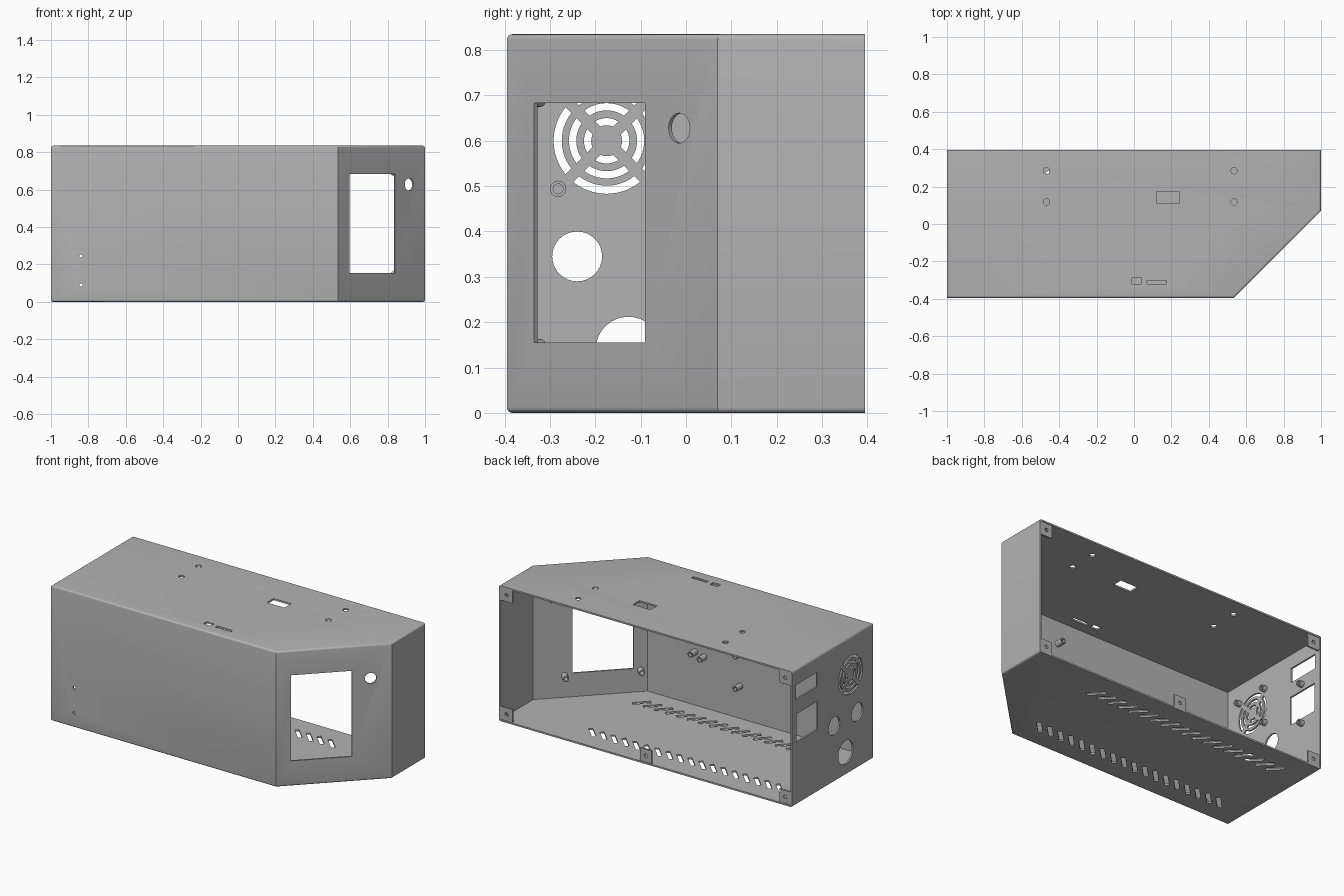
import bpy, bmesh, math
from mathutils import Matrix, Vector

cube = bpy.data.objects.get("Cube")
if cube:
    bpy.data.objects.remove(cube)

H, T, Y = 0.835, 0.01, 0.395          # height, sheet thickness, half depth
BEND = 0.535                          # x where the front panel bends back
D = math.sqrt(0.5)

metal = bpy.data.materials.new("grey_sheet_metal")
metal.use_nodes = True
metal.diffuse_color = (0.45, 0.45, 0.45, 1)
metal.node_tree.nodes["Principled BSDF"].inputs["Base Color"].default_value = (0.45, 0.45, 0.45, 1)


def frame(origin, u, v):
    """Matrix with local x, y along a panel and local z across it."""
    u, v = Vector(u), Vector(v)
    m = Matrix((u, v, u.cross(v))).transposed().to_4x4()
    m.translation = origin
    return m


# Panel frames; local z points into the box for the walls
FRONT = frame((0, -Y, 0), (-1, 0, 0), (0, 0, 1))
ANGLED = frame((BEND, -Y, 0), (-D, -D, 0), (0, 0, 1))
SIDE = frame((-1, 0, 0), (0, 1, 0), (0, 0, 1))
TOP = frame((0, 0, H), (1, 0, 0), (0, 1, 0))
BASE = frame((0, 0, 0), (1, 0, 0), (0, 1, 0))
BACK = frame((0, Y - 0.004, 0), (1, 0, 0), (0, 0, 1))


def along(x):
    """Local coordinate on the angled panel for a given x."""
    return (BEND - x) / D


def prism(bm, m, pts, a, b):
    lo = [bm.verts.new(m @ Vector((p[0], p[1], a))) for p in pts]
    hi = [bm.verts.new(m @ Vector((p[0], p[1], b))) for p in pts]
    bm.faces.new(lo)
    bm.faces.new(hi)
    n = len(pts)
    for i in range(n):
        j = (i + 1) % n
        bm.faces.new((lo[i], lo[j], hi[j], hi[i]))


def rect(x0, x1, y0, y1):
    return [(x0, y0), (x1, y0), (x1, y1), (x0, y1)]


def disc(x, y, r, n=32):
    return [(x + r * math.cos(math.tau * i / n), y + r * math.sin(math.tau * i / n)) for i in range(n)]


def slot(x, y, length, width, angle):
    c, s = math.cos(angle), math.sin(angle)
    return [(x + c * p - s * q, y + s * p + c * q)
            for p, q in rect(-length / 2, length / 2, -width / 2, width / 2)]


def arc_slot(x, y, r0, r1, mid, spoke):
    """Curved vent between two straight spokes of constant width."""
    pts = []
    for r, way in ((r1, 1), (r0, -1)):
        half = math.pi / 4 - math.asin(spoke / 2 / r)
        for i in range(-6, 7):
            t = mid + way * half * i / 6
            pts.append((x + r * math.cos(t), y + r * math.sin(t)))
    return pts


def make(name, bm):
    bmesh.ops.recalc_face_normals(bm, faces=bm.faces)
    me = bpy.data.meshes.new(name)
    bm.to_mesh(me)
    bm.free()
    ob = bpy.data.objects.new(name, me)
    bpy.context.collection.objects.link(ob)
    me.materials.append(metal)
    return ob


def cut(ob, cutter):
    cutter.hide_render = True
    mod = ob.modifiers.new("cut", "BOOLEAN")
    mod.operation, mod.solver, mod.object = "DIFFERENCE", "EXACT", cutter
    bpy.context.view_layer.objects.active = ob
    bpy.ops.object.modifier_apply(modifier=mod.name)
    bpy.data.objects.remove(cutter)


def smooth(ob):
    bpy.ops.object.select_all(action="DESELECT")
    ob.select_set(True)
    bpy.context.view_layer.objects.active = ob
    bpy.ops.object.shade_smooth_by_angle(angle=math.radians(32))


# Enclosure body with rolled upper and lower edges
bm = bmesh.new()
prism(bm, BASE, [(-1, Y), (-1, -Y), (BEND, -Y), (1, 0.07), (1, Y)], 0, H)
rims = [e for e in bm.edges if abs(e.verts[0].co.z - e.verts[1].co.z) < 1e-4
        and min(v.co.y for v in e.verts) < Y - 0.01]
bmesh.ops.bevel(bm, geom=rims, offset=0.012, segments=4, affect="EDGES", profile=0.5)
body = make("enclosure_body", bm)

# Hollow interior, open at the back
k = T * math.tan(math.pi / 8)
bm = bmesh.new()
prism(bm, BASE, [(-1 + T, Y + 0.1), (-1 + T, -Y + T), (BEND - k, -Y + T),
                 (1 - T, 0.07 + k), (1 - T, Y + 0.1)], T, H - T)
cut(body, make("interior_cutter", bm))

# All openings in the panels
bm = bmesh.new()


def hole(m, pts):
    prism(bm, m, pts, -0.03, 0.03)


hole(ANGLED, rect(along(0.84), along(0.595), 0.155, 0.683))
hole(ANGLED, disc(along(0.915), 0.628, 0.033))
for z in (0.09, 0.245):
    hole(FRONT, disc(0.84, z, 0.009, 16))

for x in (-0.468, 0.535):
    for y in (0.118, 0.285):
        hole(TOP, disc(x, y, 0.017, 20))
hole(TOP, rect(0.12, 0.24, 0.11, 0.175))
hole(TOP, rect(-0.01, 0.04, -0.322, -0.29))
hole(TOP, rect(0.07, 0.175, -0.322, -0.302))

# Side panel: connector windows, cable holes and fan grille
FAN = (-0.175, 0.6)
hole(SIDE, rect(0.15, 0.355, 0.65, 0.74))
hole(SIDE, rect(0.145, 0.35, 0.385, 0.56))
hole(SIDE, disc(-0.24, 0.345, 0.055))
hole(SIDE, disc(-0.015, 0.345, 0.055))
hole(SIDE, disc(-0.127, 0.14, 0.072))
for r0, r1 in ((0.034, 0.05), (0.067, 0.083), (0.099, 0.117)):
    for q in range(4):
        hole(SIDE, arc_slot(*FAN, r0, r1, q * math.pi / 2, 0.024))

# Herringbone ventilation in the floor
for y, turn in ((0.24, -1), (-0.24, 1)):
    for i in range(18):
        hole(BASE, slot(0.47 - i * 0.075, y, 0.105, 0.024, turn * math.pi / 4))
cut(body, make("opening_cutter", bm))
smooth(body)


def standoffs(name, m, places, length=0.05, ro=0.018, ri=0.011, n=20):
    """Hollow posts standing on the inner face of a panel."""
    bm = bmesh.new()
    for x, y in places:
        rings = [[bm.verts.new(m @ Vector((*p, h))) for p in disc(x, y, r, n)]
                 for r, h in ((ro, T), (ro, T + length), (ri, T + length), (ri, T))]
        for a, b in zip(rings, rings[1:] + rings[:1]):
            for i in range(n):
                j = (i + 1) % n
                bm.faces.new((a[i], a[j], b[j], b[i]))
    smooth(make(name, bm))


standoffs("display_standoffs", ANGLED,
          [(along(x), z) for x in (0.567, 0.872) for z in (0.145, 0.693)])
standoffs("board_standoffs", FRONT,
          [(-0.206, 0.34), (-0.144, 0.325), (0.1, 0.41), (0.1, 0.21), (-0.22, 0.68), (-0.28, 0.54)])
standoffs("fan_standoffs", SIDE,
          [(FAN[0] + a * 0.107, FAN[1] + b * 0.106) for a in (-1, 1) for b in (-1, 1)], 0.03)
standoffs("socket_standoffs", SIDE, [(0.247, 0.35), (0.247, 0.595)], 0.03)

# Mounting tabs for the back cover
W = 0.08
for name, x, z in (("lower_right_tab", -1 + T, T), ("lower_left_tab", 1 - T - W, T),
                   ("upper_right_tab", -1 + T, H - T - W), ("upper_left_tab", 1 - T - W, H - T - W),
                   ("lower_middle_tab", -W / 2, T)):
    bm = bmesh.new()
    prism(bm, BACK, rect(x, x + W, z, z + W), 0, T)
    tab = make(name, bm)
    bm = bmesh.new()
    prism(bm, BACK, disc(x + W / 2, z + W / 2, 0.011, 16), -0.03, 0.03)
    cut(tab, make("tab_cutter", bm))
